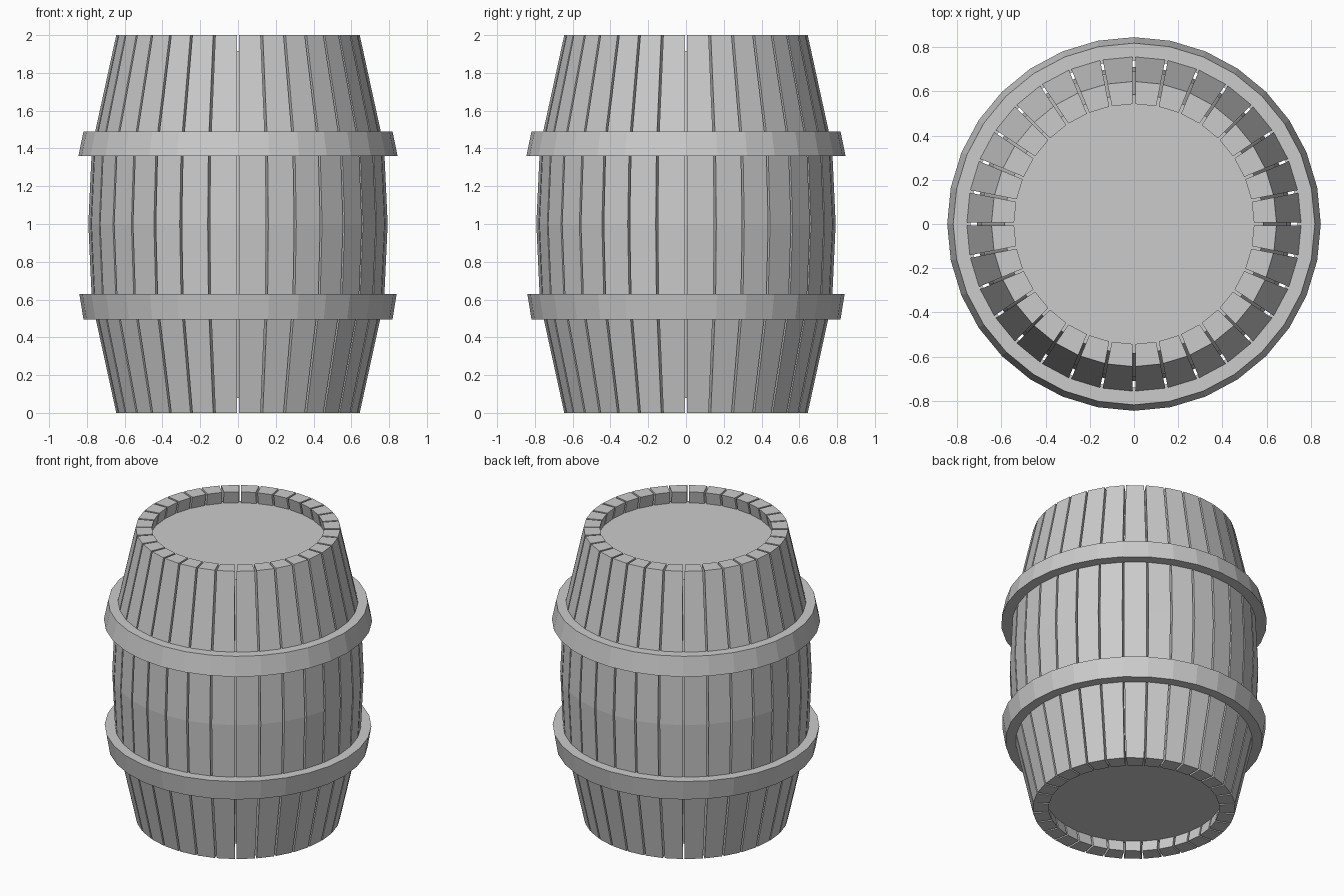
import bpy, bmesh, math
from mathutils import Vector

if "Cube" in bpy.data.objects:
    bpy.data.objects.remove(bpy.data.objects["Cube"])

N = 32                      # staves around the barrel
STEP = 2 * math.pi / N
GAP = 0.006                 # half of the slit between staves

grey = bpy.data.materials.new("plain grey")
grey.diffuse_color = (0.6, 0.6, 0.6, 1)
grey.use_nodes = True
grey.node_tree.nodes["Principled BSDF"].inputs["Base Color"].default_value = grey.diffuse_color

# (height, outer radius) of the barrel wall, and its thickness
WALL = [(0, 0.645), (0.59, 0.774), (1.0, 0.793), (1.41, 0.774), (2.0, 0.645)]
THICK = 0.102


def finish(name, bm):
    bmesh.ops.recalc_face_normals(bm, faces=bm.faces)
    mesh = bpy.data.meshes.new(name)
    bm.to_mesh(mesh)
    bm.free()
    mesh.materials.append(grey)
    ob = bpy.data.objects.new(name, mesh)
    bpy.context.collection.objects.link(ob)
    return ob


def lathe(name, profile, closed):
    """Spin (radius, z) points; closed loops give rings, open ones get capped."""
    bm = bmesh.new()
    rings = [[bm.verts.new((r * math.cos(i * STEP), r * math.sin(i * STEP), z))
              for i in range(N)] for r, z in profile]
    pairs = list(zip(rings, rings[1:]))
    if closed:
        pairs.append((rings[-1], rings[0]))
    else:
        bm.faces.new(rings[0])
        bm.faces.new(rings[-1])
    for a, b in pairs:
        for i in range(N):
            j = (i + 1) % N
            bm.faces.new((a[i], a[j], b[j], b[i]))
    return finish(name, bm)


# Staves: flat planks with a narrow slit between neighbours
bm = bmesh.new()
for k in range(N):
    mid = (k + 0.5) * STEP
    out = Vector((math.cos(mid), math.sin(mid), 0))
    side = Vector((-out.y, out.x, 0))

    def section(z, r):
        pts = []
        for radius, s in ((r, -1), (r, 1), (r - THICK, 1), (r - THICK, -1)):
            half = radius * math.sin(STEP / 2) - GAP
            p = out * (radius * math.cos(STEP / 2)) + side * (s * half)
            pts.append(bm.verts.new((p.x, p.y, z)))
        return pts

    loops = [section(z, r) for z, r in WALL]
    bm.faces.new(loops[0])
    bm.faces.new(loops[-1])
    for a, b in zip(loops, loops[1:]):
        for i in range(4):
            j = (i + 1) % 4
            bm.faces.new((a[i], a[j], b[j], b[i]))
finish("staves", bm)

# Inner body: its flat ends are the recessed lids
lathe("lids_and_core", [(0.585, 0.08), (0.69, 0.59), (0.71, 1.0),
                        (0.69, 1.41), (0.585, 1.915)], False)

# Hoops: sloped bands, wider towards the middle of the barrel
lathe("upper_hoop", [(0.845, 1.36), (0.818, 1.49), (0.74, 1.49), (0.765, 1.36)], True)
lathe("lower_hoop", [(0.818, 0.495), (0.84, 0.63), (0.765, 0.63), (0.74, 0.495)], True)
